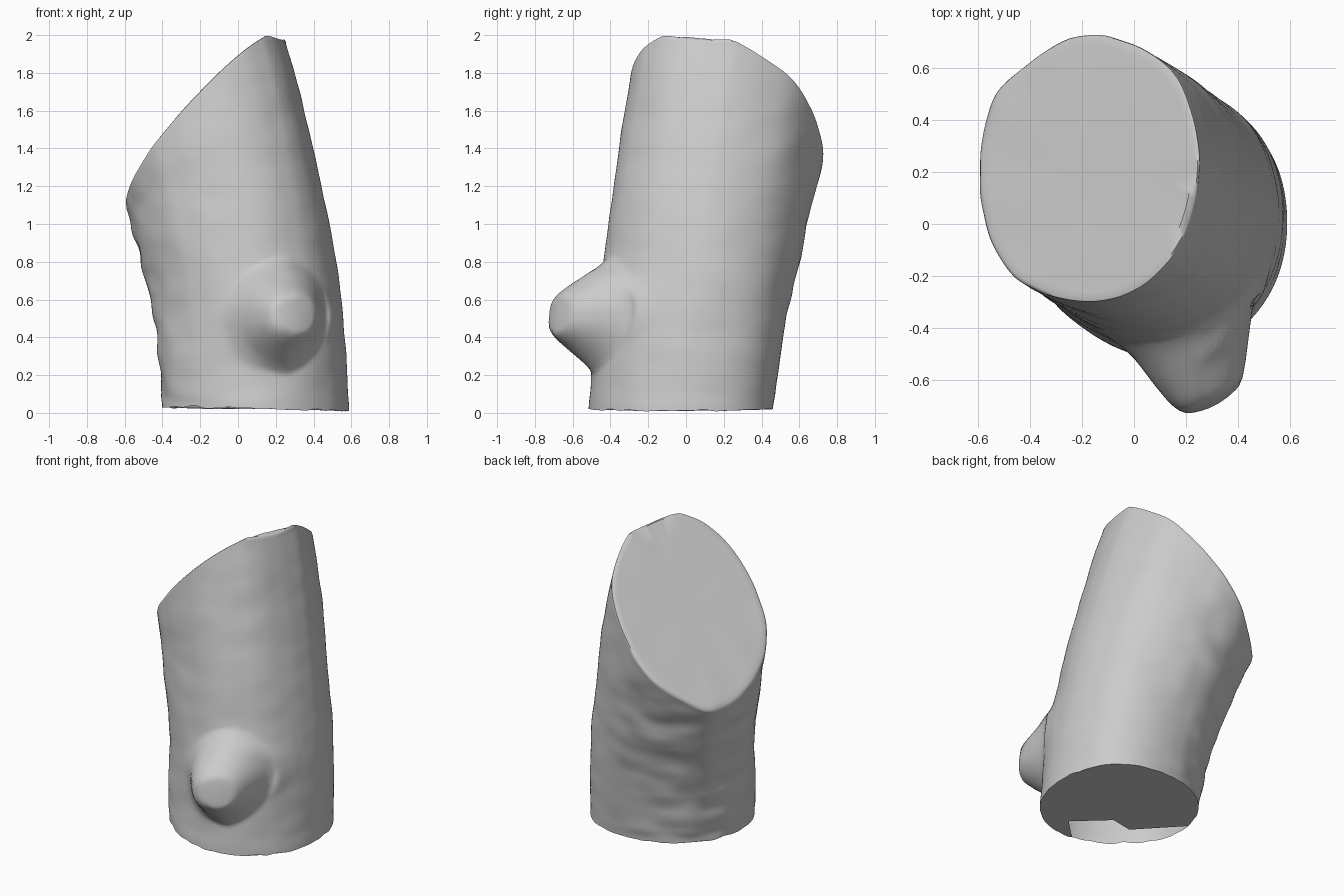
import bpy, bmesh, math
from mathutils import Vector, noise

if "Cube" in bpy.data.objects:
    bpy.data.objects.remove(bpy.data.objects["Cube"])

SEG, ROWS = 144, 110


def smooth(a, b, v):
    v = max(0.0, min(1.0, (v - a) / (b - a)))
    return v * v * (3 - 2 * v)


def hump(a, deg, width):
    # smooth bump around one compass angle
    d = math.degrees(math.acos(max(-1.0, min(1.0, math.cos(a - math.radians(deg))))))
    return math.exp(-(d / width) ** 2)


def cut_height(x, y):
    # sawn plane, slightly rounded off at the highest edge
    return min(1.805 + 1.03 * x - 0.36 * y, 1.998 - 0.025 * smooth(0.14, 0.26, x))


def cut_point(a, s=1.0):
    # slanted saw cut, seen from above as an ellipse with a slightly uneven edge
    wob = 1 + 0.065 * hump(a, 222, 26) + 0.045 * hump(a, 43, 22)
    wob += 0.02 * hump(a, 147, 10) - 0.035 * hump(a, 122, 16)
    wob += 0.010 * noise.noise((math.cos(a) * 4, math.sin(a) * 4, 7))
    x = -0.168 + 0.422 * wob * s * math.cos(a)
    y = 0.213 + 0.513 * wob * s * math.sin(a)
    return Vector((x, y, cut_height(x, y)))


def base_point(a):
    # slightly ragged lower rim
    z = 0.022 + 0.016 * noise.noise((math.cos(a) * 5, math.sin(a) * 5, 3)) - 0.009 * math.cos(a)
    r = 1 + 0.10 * hump(a, 47, 32) - 0.05 * hump(a, 235, 28)
    return Vector((0.09 + 0.492 * r * math.cos(a), -0.035 + 0.485 * r * math.sin(a), max(0.0, z)))


def knot(p):
    # branch stub bulging from the front, steep on its right side
    dx, dz = p.x - 0.26, p.z - 0.51
    r, ang = math.hypot(dx, dz), math.atan2(dz, dx)
    right = max(0.0, math.cos(ang))
    up = max(0.0, math.sin(ang))
    r_in = 0.05 + 0.09 * right + 0.03 * up
    r_out = 0.34 - 0.13 * right + 0.01 * up
    lump = 0.255 * (1 - smooth(r_in, r_out, r)) - 0.35 * min(r, 0.16) ** 2
    lump = max(0.0, lump) + 0.015 * (1 - smooth(0.2, 0.42, r))
    # curled bark collar around the upper right of the stub
    side = smooth(0.3, 0.95, math.cos(ang - 0.6))
    collar = 0.03 * side * math.exp(-((r - 0.235) / 0.022) ** 2)
    # shallow folds on the left
    fold = 0.012 * smooth(0.6, 0.95, math.cos(ang - 3.5)) * math.exp(-((r - 0.30) / 0.03) ** 2)
    return lump + (collar + fold) * (1 - smooth(0.3, 0.42, r))


def side_point(a, t):
    b, c = base_point(a), cut_point(a)
    c.z -= 0.02
    p = Vector((b.x + (c.x - b.x) * t ** 1.7,
                b.y + (c.y - b.y) * t ** 1.25,
                b.z + (c.z - b.z) * t))
    out = Vector((math.cos(a), math.sin(a), 0))
    # bark: broad swells everywhere, wrinkles mostly on the back left
    rough = 0.25 + 0.75 * smooth(0.0, 0.9, math.cos(a - 2.6))
    n = 0.010 * noise.noise(p * 2.6)
    n += 0.014 * rough * noise.noise(Vector((p.x * 5, p.y * 5, p.z * 8)))
    p += out * n * smooth(0, 0.06, t) * (1 - 0.6 * smooth(0.9, 1, t))
    if p.y < -0.1:
        p += Vector((0.03, -1, 0)) * knot(p)
    return p


def build_log():
    bm = bmesh.new()
    angles = [2 * math.pi * i / SEG for i in range(SEG)]
    rings = [[bm.verts.new(side_point(a, j / ROWS)) for a in angles] for j in range(ROWS + 1)]

    # rounded rim and flat sawn face
    for s, drop in ((0.994, 0.006), (0.975, 0.0), (0.92, 0.0), (0.75, 0.0), (0.5, 0.0), (0.25, 0.0)):
        ring = []
        for a in angles:
            p = cut_point(a, s)
            p.z += 0.006 * noise.noise((p.x * 6, p.y * 6, 1)) - drop
            p.z = min(p.z, 2.0)
            ring.append(bm.verts.new(p))
        rings.append(ring)
    for lo, hi in zip(rings, rings[1:]):
        for i in range(SEG):
            k = (i + 1) % SEG
            bm.faces.new((lo[i], lo[k], hi[k], hi[i]))
    bm.faces.new(rings[-1])

    # underside, with an opening broken out at the front left
    first, last = round(267 / 360 * SEG), round(171 / 360 * SEG) + SEG
    rim = [rings[0][i % SEG] for i in range(first, last + 1)]
    inner = []
    for u, d in ((0.08, 0.58), (-0.10, 0.32), (-0.67, 0.30)):
        x = 0.09 + 0.485 * 0.7071 * (-u - d)
        y = -0.035 + 0.485 * 0.7071 * (u - d)
        inner.append(bm.verts.new((x, y, 0.02)))
    bm.faces.new((rim + inner)[::-1])

    mesh = bpy.data.meshes.new("log")
    bm.to_mesh(mesh)
    bm.free()
    obj = bpy.data.objects.new("cut_log", mesh)
    bpy.context.collection.objects.link(obj)
    return obj


log = build_log()
bpy.context.view_layer.objects.active = log
log.select_set(True)
bpy.ops.object.shade_smooth_by_angle(angle=math.radians(50))
